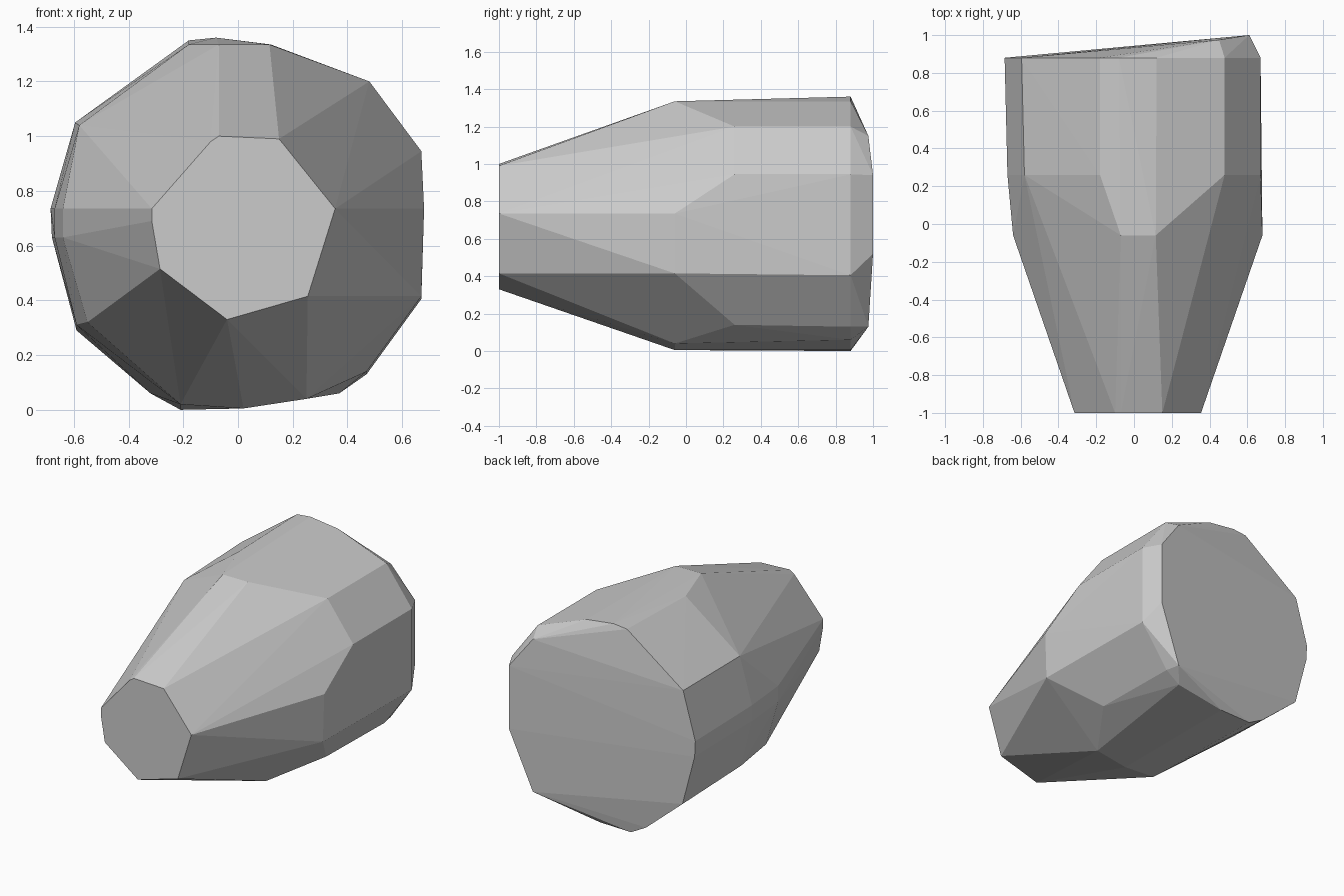
import bpy, bmesh

# Cross-section corners (x, z) at each station along y
sections = {
    -1.00: [(-0.07, 1.0), (0.15, 0.99), (0.355, 0.735), (0.255, 0.415), (-0.04, 0.33),
            (-0.285, 0.515), (-0.315, 0.69), (-0.315, 0.735), (-0.10, 0.98)],
    -0.06: [(-0.07, 1.335), (0.115, 1.335), (0.68, 0.735), (0.67, 0.415), (0.25, 0.04),
            (0.02, 0.005), (-0.21, 0.02), (-0.32, 0.12), (-0.55, 0.32), (-0.64, 0.63), (-0.64, 0.735)],
    0.26: [(-0.18, 1.335), (0.48, 1.2), (0.67, 0.945), (0.47, 0.14),
           (-0.59, 0.31), (-0.67, 0.63), (-0.67, 0.735), (-0.58, 1.04)],
    0.88: [(-0.18, 1.35), (-0.08, 1.36), (0.12, 1.335), (0.48, 1.2), (0.67, 0.945), (0.67, 0.405),
           (0.47, 0.13), (0.37, 0.06), (0.02, 0.005), (-0.21, 0.0), (-0.32, 0.06),
           (-0.59, 0.29), (-0.68, 0.63), (-0.685, 0.735), (-0.595, 1.05)],
    # tilted back face, with a bevel along its right side
    0.975: [(0.45, 1.15), (0.45, 0.13)],
    1.00: [(0.61, 0.94), (0.61, 0.52)],
}

# Faceted tapered body wrapped around the sections
bm = bmesh.new()
for y, ring in sections.items():
    for x, z in ring:
        bm.verts.new((x, y, z))
hull = bmesh.ops.convex_hull(bm, input=bm.verts[:])
loose = {v for v in hull["geom_interior"] + hull["geom_unused"]
         if isinstance(v, bmesh.types.BMVert)}
bmesh.ops.delete(bm, geom=list(loose), context='VERTS')
bmesh.ops.dissolve_limit(bm, angle_limit=0.01, verts=bm.verts[:], edges=bm.edges[:])
bmesh.ops.recalc_face_normals(bm, faces=bm.faces[:])
mesh = bpy.data.meshes.new("faceted_body")
bm.to_mesh(mesh)
bm.free()
bpy.context.collection.objects.link(bpy.data.objects.new("faceted_body", mesh))
